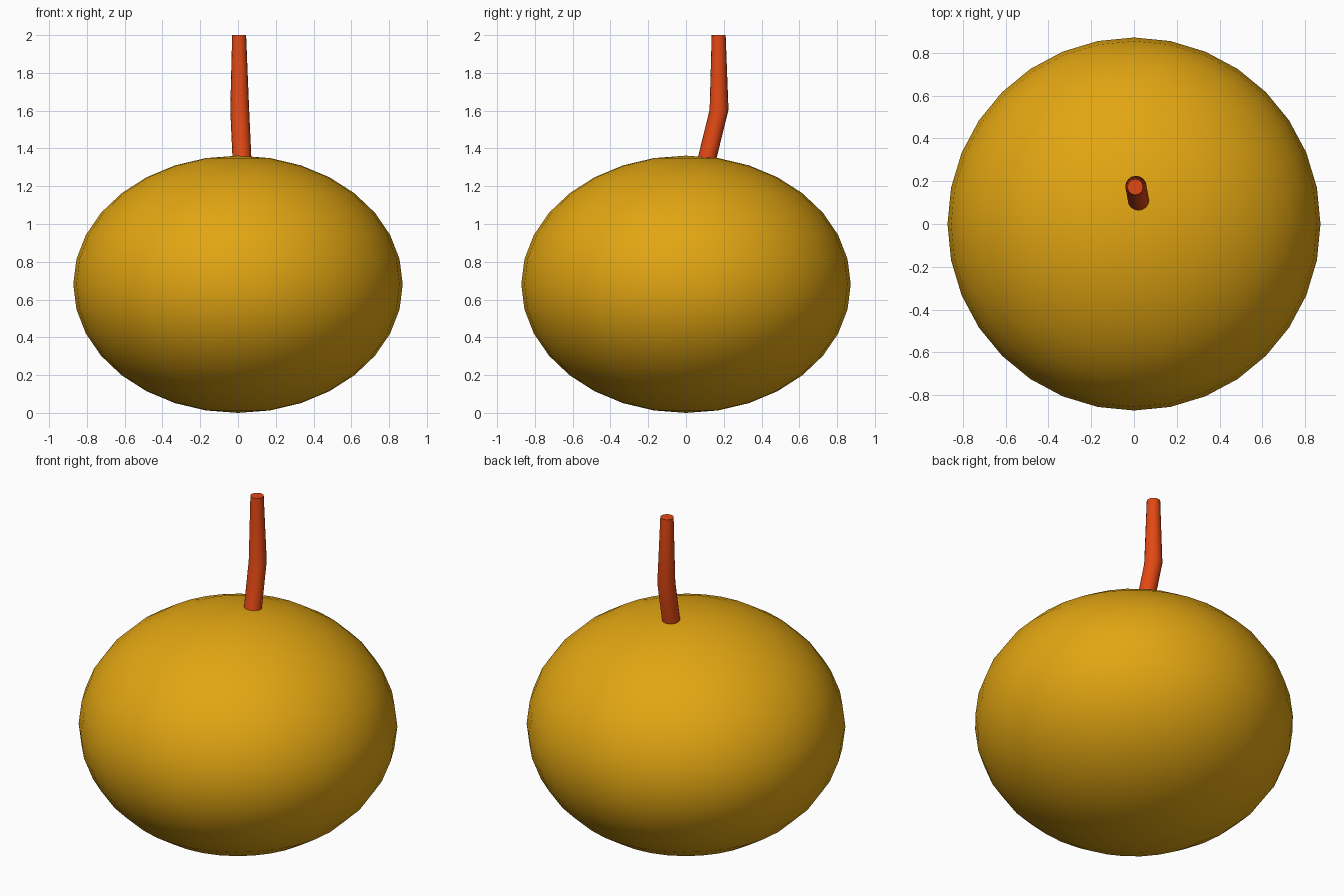
import bpy
import bmesh
from math import cos, sin, tau

cube = bpy.data.objects.get("Cube")
if cube:
    bpy.data.objects.remove(cube, do_unlink=True)


def make_material(name, colour):
    mat = bpy.data.materials.new(name)
    mat.use_nodes = True
    mat.diffuse_color = colour
    mat.node_tree.nodes["Principled BSDF"].inputs["Base Color"].default_value = colour
    return mat


def finish(bm, name, mat):
    """Turn a bmesh into a smooth-shaded object with one material."""
    bmesh.ops.recalc_face_normals(bm, faces=bm.faces)
    mesh = bpy.data.meshes.new(name)
    bm.to_mesh(mesh)
    bm.free()
    mesh.materials.append(mat)
    obj = bpy.data.objects.new(name, mesh)
    bpy.context.collection.objects.link(obj)
    bpy.ops.object.select_all(action="DESELECT")
    obj.select_set(True)
    bpy.context.view_layer.objects.active = obj
    bpy.ops.object.shade_smooth_by_angle()
    return obj


golden = make_material("golden_yellow", (0.76, 0.38, 0.006, 1))
rust = make_material("orange_red", (0.76, 0.065, 0.007, 1))

# Squashed round body resting on the ground
width, height = 0.872, 0.681
bm = bmesh.new()
bmesh.ops.create_uvsphere(bm, u_segments=32, v_segments=16, radius=1)
bmesh.ops.scale(bm, vec=(width, width, height), verts=bm.verts)
bmesh.ops.translate(bm, vec=(0, 0, height), verts=bm.verts)
finish(bm, "body", golden)

# Bent, tapering stem: centre and radius of each horizontal ring
stem_rings = [
    (0.024, 0.095, 1.28, 0.05),
    (0.009, 0.175, 1.605, 0.05),
    (0.006, 0.173, 2.0, 0.037),
]
sides = 16
bm = bmesh.new()
rings = []
for x, y, z, r in stem_rings:
    rings.append([bm.verts.new((x + r * cos(tau * i / sides),
                                y + r * sin(tau * i / sides), z))
                  for i in range(sides)])
for low, high in zip(rings, rings[1:]):
    for i in range(sides):
        j = (i + 1) % sides
        bm.faces.new((low[i], low[j], high[j], high[i]))
bm.faces.new(rings[0])
bm.faces.new(rings[-1])
finish(bm, "stem", rust)
